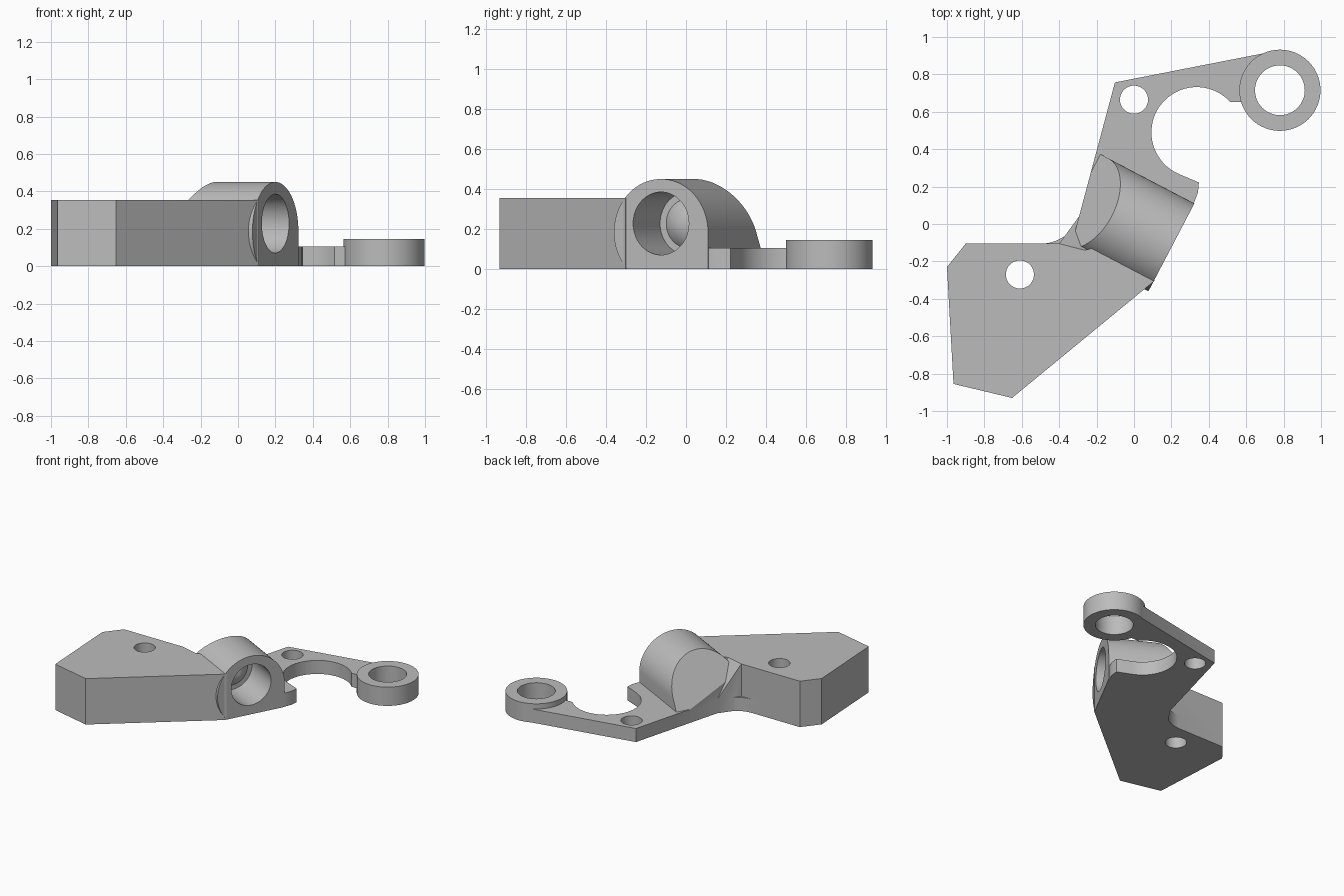
import bpy, bmesh
from math import sin, cos, radians
from mathutils import Vector

if "Cube" in bpy.data.objects:
    bpy.data.objects.remove(bpy.data.objects["Cube"], do_unlink=True)

grey = bpy.data.materials.new("cast grey")
grey.use_nodes = True
grey.diffuse_color = (0.5, 0.5, 0.5, 1)
grey.node_tree.nodes["Principled BSDF"].inputs["Base Color"].default_value = grey.diffuse_color


def finish(bm, name):
    bmesh.ops.recalc_face_normals(bm, faces=bm.faces)
    mesh = bpy.data.meshes.new(name)
    bm.to_mesh(mesh)
    bm.free()
    mesh.materials.append(grey)
    obj = bpy.data.objects.new(name, mesh)
    bpy.context.collection.objects.link(obj)
    return obj


def arc(cx, cy, r, start, end, n=32):
    angles = [radians(start + (end - start) * i / n) for i in range(n + 1)]
    return [(cx + r * cos(a), cy + r * sin(a)) for a in angles]


def extruded(points, offset):
    bm = bmesh.new()
    face = bm.faces.new([bm.verts.new(p) for p in points])
    new = bmesh.ops.extrude_face_region(bm, geom=[face], use_keep_orig=True)["geom"]
    moved = [g for g in new if isinstance(g, bmesh.types.BMVert)]
    bmesh.ops.translate(bm, verts=moved, vec=offset)
    return bm


def prism(name, outline, height, base=0.0):
    return finish(extruded([(x, y, base) for x, y in outline], (0, 0, height)), name)


def disc(name, x, y, r, height, base=0.0):
    return prism(name, arc(x, y, r, 0, 360, 64)[:-1], height, base)


def combine(target, tool, operation):
    mod = target.modifiers.new(operation.lower(), "BOOLEAN")
    mod.operation, mod.solver, mod.object = operation, "EXACT", tool
    bpy.context.view_layer.objects.active = target
    bpy.ops.object.modifier_apply(modifier=mod.name)
    bpy.data.objects.remove(tool, do_unlink=True)


# Frame of the tilted barrel: sideways, along its axis, upward
centre = Vector((0.2, -0.125, 0))
side = Vector((0.464, 0.886, 0)).normalized()
axis = Vector((-side.y, side.x, 0))


def barrel_point(across, along, z):
    return centre + side * across + axis * along + Vector((0, 0, z))


# Thick mounting block
bracket = prism("bracket", [
    (-1, -0.23), (-0.9, -0.105), (-0.4, -0.105), (-0.265, -0.14), (-0.1, -0.1),
    (0.112, -0.302), (-0.652, -0.93), (-0.965, -0.855)], 0.355)

# Thin arm with a round bite and a fillet against the block
arm_corner, arm_root = Vector((-0.102, 0.757)), Vector((-0.294, 0.04))
outline = [tuple(arm_corner), (0.69, 0.912), (0.78, 0.89), (0.62, 0.655)]
outline += arc(0.335, 0.49, 0.242, 42, 248)
outline += [(0.347, 0.222), (0.342, 0.168), (0.32, 0.112), (0.1, -0.22), (-0.5, -0.3)]
outline += arc(-0.497, 0.11, 0.215, -90, -19, 12)
arm = prism("arm", outline, 0.105)

# Sloping web between block and arm
bm = bmesh.new()
for p in [(-0.4, -0.105, 0), (-0.4, -0.105, 0.355), (-0.265, -0.14, 0.355),
          (*arm_root, 0), (*arm_root, 0.105), (-0.1, -0.1, 0), (-0.1, -0.1, 0.105)]:
    bm.verts.new(p)
bmesh.ops.convex_hull(bm, input=bm.verts)
web = finish(bm, "web")

# Barrel with a sloping rear end, trimmed flush with the arm's edge
profile = [(0.265, 0)] + arc(0, 0.185, 0.265, 0, 224.3, 56)
profile[-1] = (profile[-1][0], 0)
bm = extruded([barrel_point(a, 0, z) for a, z in profile], axis * 0.75)
edge = arm_corner - arm_root
for point, normal in [(barrel_point(0, 0.63, 0), axis + Vector((0, 0, 0.6))),
                      (arm_root.to_3d(), Vector((-edge.y, edge.x, 0)))]:
    cut = bmesh.ops.bisect_plane(bm, geom=bm.verts[:] + bm.edges[:] + bm.faces[:],
                                 plane_co=point, plane_no=normal, clear_outer=True)
    rim = [g for g in cut["geom_cut"] if isinstance(g, bmesh.types.BMEdge)]
    bmesh.ops.contextual_create(bm, geom=rim)
barrel = finish(bm, "barrel")

# Raised end ring
ring = disc("ring", 0.78, 0.715, 0.217, 0.145)

for part in (arm, web, barrel, ring):
    combine(bracket, part, "UNION")

# Vertical holes
for x, y, r in [(0, 0.665, 0.075), (-0.61, -0.27, 0.075), (0.78, 0.715, 0.133)]:
    combine(bracket, disc("hole_cutter", x, y, r, 1, -0.3), "DIFFERENCE")

# Blind bore of the barrel with a conical centre in its floor
bm = bmesh.new()
steps = 64
rings = []
for r, d in [(0.157, -0.1), (0.157, 0.29), (0.122, 0.29)]:
    rings.append([bm.verts.new(barrel_point(x, d, z))
                  for x, z in arc(0, 0.228, r, 0, 360, steps)[:-1]])
bm.faces.new(rings[0])
tip = bm.verts.new(barrel_point(0, 0.18, 0.228))
for i in range(steps):
    j = (i + 1) % steps
    for a, b in zip(rings, rings[1:]):
        bm.faces.new((a[i], a[j], b[j], b[i]))
    bm.faces.new((rings[-1][i], rings[-1][j], tip))
combine(bracket, finish(bm, "bore_cutter"), "DIFFERENCE")

# Smooth round walls, crisp edges
bpy.ops.object.select_all(action="DESELECT")
bracket.select_set(True)
bpy.context.view_layer.objects.active = bracket
bpy.ops.object.shade_smooth_by_angle(angle=radians(25))
